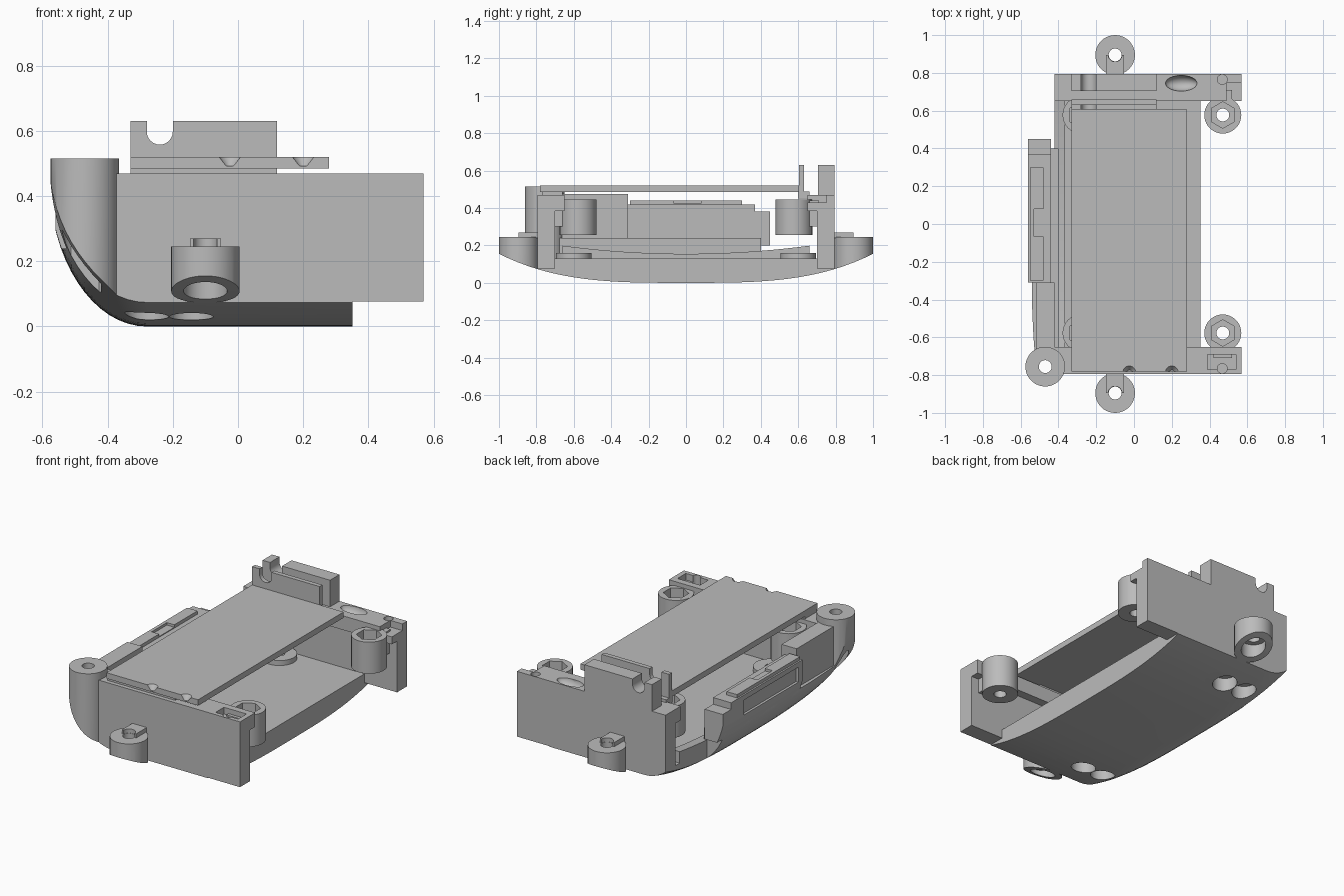
import bpy, bmesh, math
from mathutils import Matrix, Vector

cube = bpy.data.objects.get("Cube")
if cube:
    bpy.data.objects.remove(cube, do_unlink=True)

grey = bpy.data.materials.new("plain grey")
grey.use_nodes = True
grey.diffuse_color = (0.5, 0.5, 0.5, 1)
grey.node_tree.nodes["Principled BSDF"].inputs["Base Color"].default_value = (0.5, 0.5, 0.5, 1)


def make(name, bm):
    bmesh.ops.recalc_face_normals(bm, faces=bm.faces)
    mesh = bpy.data.meshes.new(name)
    bm.to_mesh(mesh)
    bm.free()
    mesh.materials.append(grey)
    obj = bpy.data.objects.new(name, mesh)
    bpy.context.collection.objects.link(obj)
    return obj


def box(name, x, y, z):
    bm = bmesh.new()
    size = Matrix.Diagonal((x[1] - x[0], y[1] - y[0], z[1] - z[0], 1))
    mid = Matrix.Translation((sum(x) / 2, sum(y) / 2, sum(z) / 2))
    bmesh.ops.create_cube(bm, size=1, matrix=mid @ size)
    return make(name, bm)


def cyl(name, x, y, r, z, sides=40, r2=None):
    bm = bmesh.new()
    bmesh.ops.create_cone(bm, cap_ends=True, segments=sides, radius1=r, radius2=r2 or r,
                          depth=z[1] - z[0], matrix=Matrix.Translation((x, y, sum(z) / 2)))
    return make(name, bm)


def prism(name, outline, direction):
    bm = bmesh.new()
    face = bm.faces.new([bm.verts.new(p) for p in outline])
    new = bmesh.ops.extrude_face_region(bm, geom=[face])["geom"]
    bmesh.ops.translate(bm, vec=direction, verts=[v for v in new if isinstance(v, bmesh.types.BMVert)])
    return make(name, bm)


def combine(obj, tools, mode="DIFFERENCE"):
    for tool in tools:
        mod = obj.modifiers.new("cut", "BOOLEAN")
        mod.solver = "EXACT"
        mod.operation = mode
        mod.object = tool
        deps = bpy.context.evaluated_depsgraph_get()
        mesh = bpy.data.meshes.new_from_object(obj.evaluated_get(deps))
        obj.modifiers.clear()
        obj.data = mesh
        if tool is not envelope:
            bpy.data.objects.remove(tool, do_unlink=True)
    return obj


def arc(y):
    return 0.155 * abs(y) ** 3.25


# Everything above the curved outer skin; used to trim the parts
steps = [math.radians(90 * i / 16) for i in range(16, -1, -1)]
profile = [(-0.28 - 0.3 * math.sin(a), 0.46 * (1 - math.cos(a))) for a in steps] + [(0.62, 0)]
rows = [-1.02 + 2.04 * i / 34 for i in range(35)]
bm = bmesh.new()
low = [[bm.verts.new((x, y, z + arc(y))) for x, z in profile] for y in rows]
top = [[bm.verts.new((x, y, 1)) for x, z in profile] for y in rows]
n, m = len(rows), len(profile)
for grid in (low, top):
    for i in range(n - 1):
        for j in range(m - 1):
            bm.faces.new((grid[i][j], grid[i + 1][j], grid[i + 1][j + 1], grid[i][j + 1]))
rim = [(i, 0) for i in range(n)] + [(n - 1, j) for j in range(1, m)]
rim += [(i, m - 1) for i in range(n - 2, -1, -1)] + [(0, j) for j in range(m - 2, 0, -1)]
for (a, b), (c, d) in zip(rim, rim[1:] + rim[:1]):
    bm.faces.new((low[a][b], low[c][d], top[c][d], top[a][b]))
envelope = make("trim_envelope", bm)


def trim(obj):
    return combine(obj, [envelope], "INTERSECT")


# Curved base with flat floor and paired screw recesses
base = trim(box("curved_base", (-0.42, 0.352), (-0.795, 0.795), (-0.1, 0.13)))
combine(base, [cyl("recess", x, s * 0.6, 0.067, (-0.1, 0.1)) for x in (-0.28, -0.143) for s in (-1, 1)])
for side, s in (("front", -1), ("back", 1)):
    combine(cyl("floor_boss_" + side, -0.143, s * 0.6, 0.095, (0.1, 0.16)),
            [cyl("hole", -0.143, s * 0.6, 0.03, (0, 0.3))])

# Dished rim along the right-hand edge
ys = [-0.66 + 1.32 * i / 20 for i in range(21)]
dish = [(-0.42, y, 0.155 + 0.1 * y * y) for y in ys]
trim(prism("side_rim", [(-0.42, -0.66, 0), *dish, (-0.42, 0.66, 0)], Vector((0.055, 0, 0))))

# End walls, with ledges, bosses and threaded rings on both ends
for side, s in (("front", -1), ("back", 1)):
    def span(a, b):
        return tuple(sorted((s * a, s * b)))

    wall = trim(box(side + "_wall", (-0.42, 0.57), span(0.70, 0.795), (0.077, 0.47)))
    ledge = box(side + "_ledge", (-0.42, 0.57), span(0.65, 0.705), (0.385, 0.47))
    pocket = ((0.39, 0.54), span(0.69, 0.77)) if s < 0 else ((0.49, 0.6), span(0.64, 0.75))
    cuts = [box("pocket", *pocket, (0.43, 0.6)), cyl("hole", 0.467, s * 0.765, 0.026, (0.4, 0.6))]
    combine(wall, cuts)
    combine(ledge, [box("pocket", *pocket, (0.43, 0.6))])
    if s > 0:
        bm = bmesh.new()
        place = Matrix.Translation((0.25, 0.745, 0.475)) @ Matrix.Diagonal((0.085, 0.042, 0.05, 1))
        bmesh.ops.create_uvsphere(bm, u_segments=24, v_segments=12, radius=1, matrix=place)
        combine(wall, [make("dimple", bm)])

    # Outer boss with a connecting tab
    boss = trim(cyl(side + "_boss", -0.1, s * 0.895, 0.105, (0, 0.245)))
    combine(boss, [cyl("recess", -0.1, s * 0.895, 0.067, (-0.1, 0.165)),
                   cyl("hole", -0.1, s * 0.895, 0.034, (0, 0.4))])
    combine(box(side + "_boss_tab", (-0.147, -0.052), span(0.79, 0.895), (0.24, 0.27)),
            [cyl("hole", -0.1, s * 0.895, 0.036, (0, 0.4))])

    # Nut rings
    for place, x in (("left", 0.47), ("right", -0.28)):
        ring = cyl(f"{side}_{place}_nut_ring", x, s * 0.577, 0.098, (0.255, 0.445))
        combine(ring, [cyl("nut", x, s * 0.577, 0.07, (0.35, 0.6), 6),
                       cyl("hole", x, s * 0.577, 0.034, (0, 0.6))])
        box(f"{side}_{place}_ring_web", (x - 0.05, x + 0.05), span(0.655, 0.71), (0.3, 0.44))

# Corner post following the curved skin
post = trim(cyl("corner_post", -0.47, -0.755, 0.105, (0, 0.515), 48))
combine(post, [cyl("recess", -0.47, -0.755, 0.07, (0, 0.34)),
               cyl("hole", -0.47, -0.755, 0.034, (0, 0.6))])

# Top plate with two dimples on the front edge
plate = box("top_plate", (-0.33, 0.28), (-0.78, 0.605), (0.485, 0.52))
combine(plate, [cyl("dimple", x, -0.785, 0.012, (0.492, 0.523), 24, 0.036) for x in (-0.025, 0.2)])
box("front_plate_support", (-0.33, 0.12), (-0.77, -0.66), (0.465, 0.487))

# Uprights with a rounded cable notch
for name, y, z in (("inner_upright", (0.605, 0.632), 0.485), ("outer_upright", (0.705, 0.795), 0.46)):
    points = [(-0.33, z), (0.12, z), (0.12, 0.63), (-0.2, 0.63)]
    points += [(-0.24 + 0.04 * math.cos(a), 0.598 - 0.04 * math.sin(a))
               for a in [math.pi * i / 12 for i in range(13)]]
    points += [(-0.28, 0.63), (-0.33, 0.63)]
    prism(name, [(x, y[0], h) for x, h in points], Vector((0, y[1] - y[0], 0)))
box("upright_foot", (-0.33, 0.12), (0.6, 0.66), (0.45, 0.487))

# Side rail and connector block
trim(box("side_skirt", (-0.54, -0.40), (-0.7, 0.40), (0, 0.24)))
trim(box("rail_step", (-0.52, -0.42), (-0.7, -0.31), (0.24, 0.475)))
block = trim(box("side_block", (-0.56, -0.44), (-0.31, 0.37), (0.2, 0.42)))
combine(block, [box("panel", (-0.6, -0.545), (-0.27, 0.25), (0.3, 0.39))])
trim(box("block_end", (-0.56, -0.44), (0.365, 0.45), (0.2, 0.38)))
lid = box("block_lid", (-0.55, -0.48), (-0.3, 0.3), (0.415, 0.44))
combine(lid, [box("slot", (-0.53, -0.46), (-0.065, 0.08), (0.425, 0.5))])

# Clean up and smooth the curved faces
bpy.data.objects.remove(envelope, do_unlink=True)
bpy.ops.object.select_all(action="DESELECT")
for obj in bpy.context.collection.objects:
    if obj.type == "MESH":
        obj.select_set(True)
        bpy.context.view_layer.objects.active = obj
bpy.ops.object.shade_smooth_by_angle(angle=math.radians(30))
